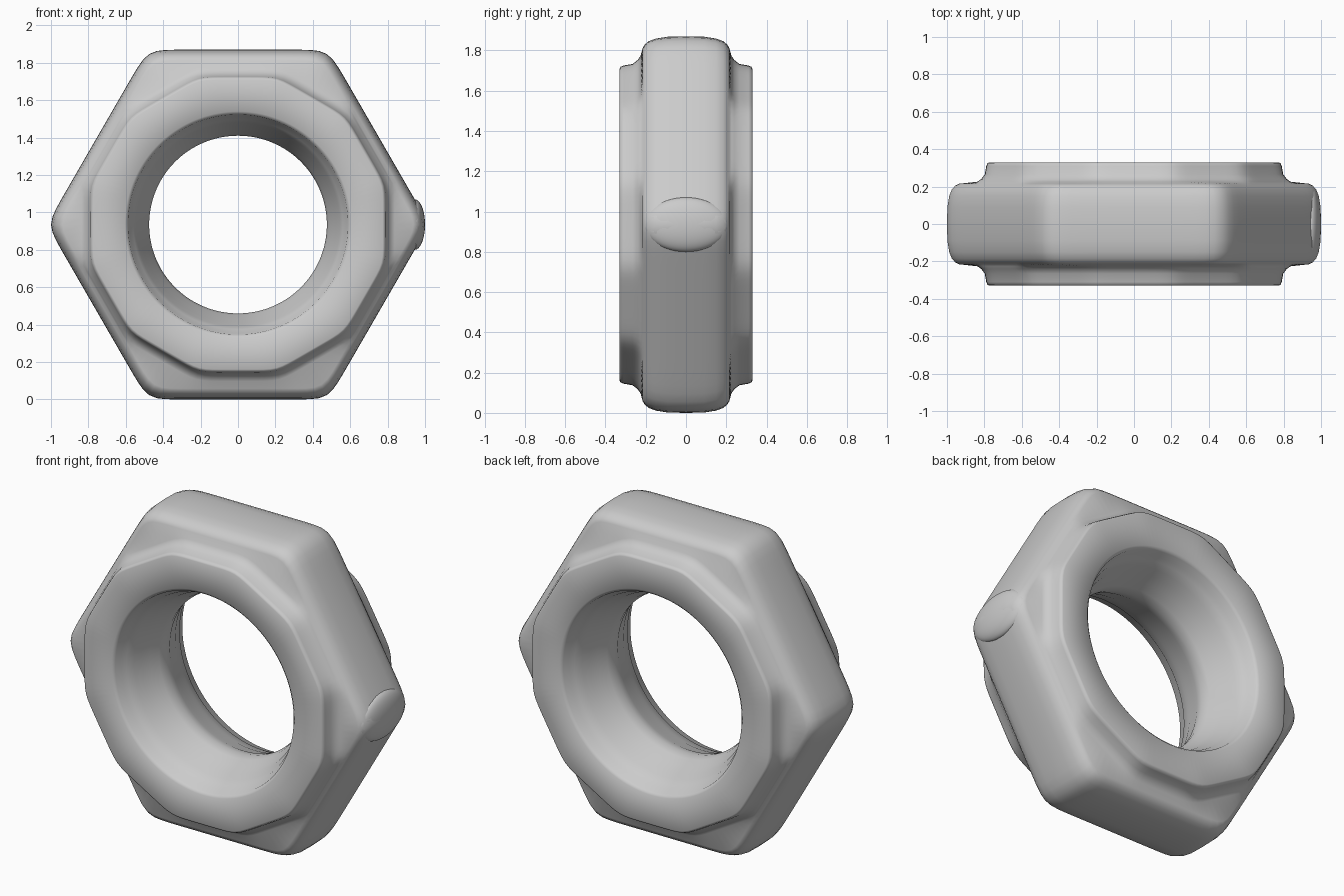
import bpy, bmesh, math

cube = bpy.data.objects.get("Cube")
if cube:
    bpy.data.objects.remove(cube)

SEG = 144
MID_Z = 0.935

metal = bpy.data.materials.new("light_grey_metal")
metal.use_nodes = True
GREY = (0.6, 0.6, 0.6, 1)
metal.diffuse_color = GREY
metal.node_tree.nodes["Principled BSDF"].inputs["Base Color"].default_value = GREY


def soft_polygon(angle, apothems, start, power):
    """Radius of a polygon with softened corners at the given angle."""
    total = 0
    for i, a in enumerate(apothems):
        c = math.cos(angle - start - i * math.tau / len(apothems))
        total += (max(c, 0) / a) ** power
    return total ** (-1 / power)


def hexagon(t):
    return soft_polygon(t, [0.886, 0.935, 0.886] * 2, math.pi / 6, 30)


def collar(t):
    return soft_polygon(t, [0.79] * 12, 0, 60)


def finish(obj, angle):
    obj.data.materials.append(metal)
    bpy.context.view_layer.objects.active = obj
    obj.select_set(True)
    bpy.ops.object.shade_smooth_by_angle(angle=math.radians(angle))
    obj.select_set(False)


# Half section from the middle of the hexagon over the collar into the bore
half = [(0.0, lambda t: hexagon(t))]
for y, s in [(0.09, 0.998), (0.15, 0.988), (0.185, 0.974), (0.205, 0.956), (0.215, 0.938)]:
    half.append((y, lambda t, s=s: hexagon(t) * s))
for y, s in [(0.226, 1.06), (0.24, 1.035), (0.265, 1.01), (0.31, 1.0), (0.325, 0.992), (0.33, 0.98)]:
    half.append((y, lambda t, s=s: min(collar(t) * s, hexagon(t) * 0.93)))
for y, r in [(0.33, 0.605), (0.315, 0.588), (0.27, 0.58), (0.25, 0.56), (0.2, 0.545),
             (0.16, 0.525), (0.1, 0.51), (0.05, 0.485), (0.0, 0.475)]:
    half.append((y, lambda t, r=r: r))

# Mirror the section to the other side, giving a closed loop of rings
section = half + [(-y, f) for y, f in half[-2:0:-1]]

bm = bmesh.new()
rings = []
for y, radius in section:
    ring = []
    for k in range(SEG):
        t = math.tau * k / SEG
        r = radius(t)
        ring.append(bm.verts.new((r * math.cos(t), y, MID_Z + r * math.sin(t))))
    rings.append(ring)
for i, ring in enumerate(rings):
    after = rings[(i + 1) % len(rings)]
    for k in range(SEG):
        n = (k + 1) % SEG
        bm.faces.new((ring[k], ring[n], after[n], after[k]))
bmesh.ops.recalc_face_normals(bm, faces=bm.faces)
mesh = bpy.data.meshes.new("hex_nut")
bm.to_mesh(mesh)
bm.free()
nut = bpy.data.objects.new("hex_nut", mesh)
bpy.context.collection.objects.link(nut)
finish(nut, 45)

# Shallow oval blister on the left corner
bpy.ops.mesh.primitive_uv_sphere_add(segments=48, ring_count=24, radius=1, location=(0.945, 0, MID_Z))
blister = bpy.context.object
blister.name = "corner_blister"
blister.scale = (0.055, 0.208, 0.135)
bpy.ops.object.transform_apply(location=False, rotation=False, scale=True)
finish(blister, 60)
